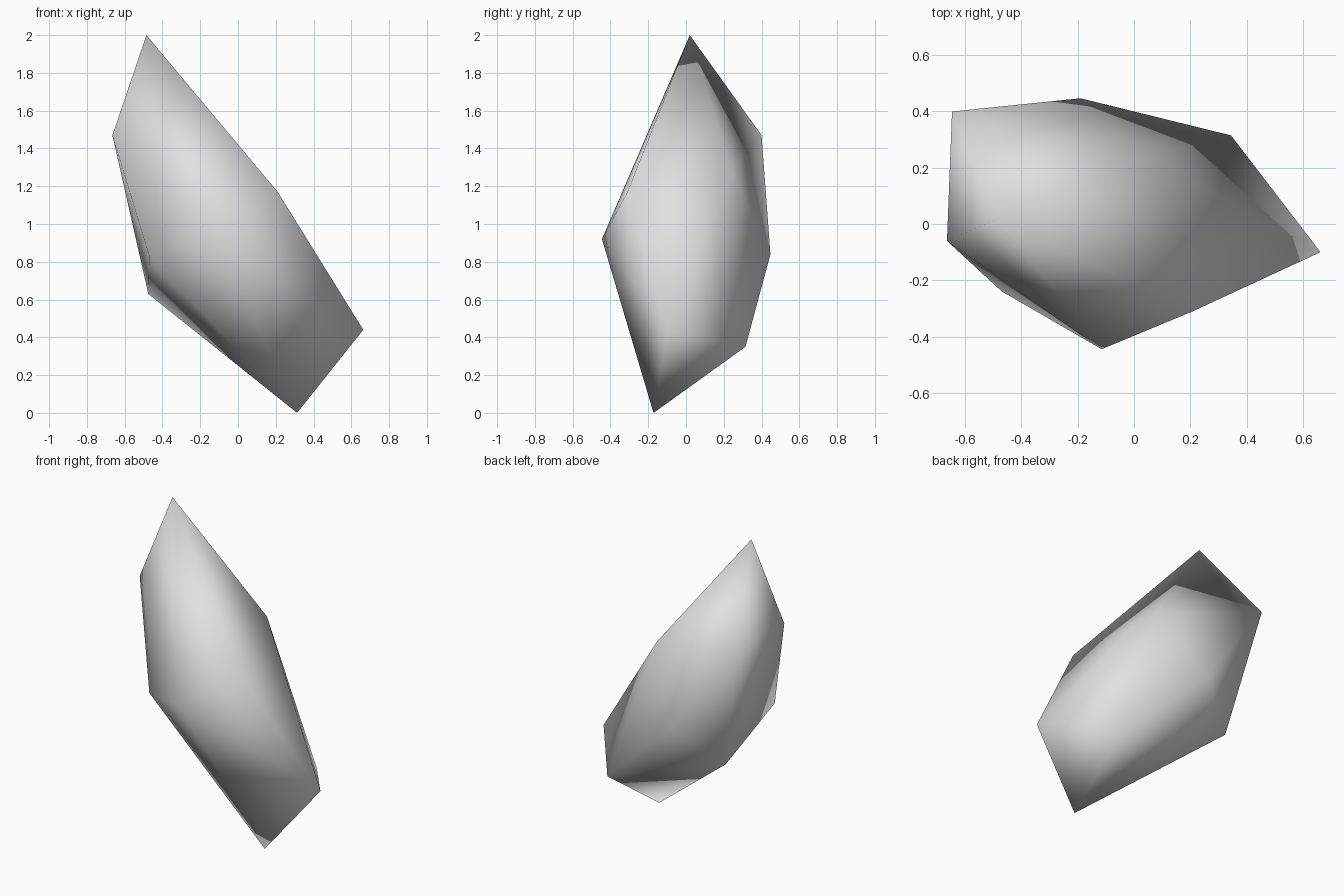
import bpy
import bmesh

if "Cube" in bpy.data.objects:
    bpy.data.objects.remove(bpy.data.objects["Cube"], do_unlink=True)

# Plain grey stone
stone = bpy.data.materials.new("stone_grey")
stone.use_nodes = True
colour = (0.75, 0.75, 0.75, 1.0)
stone.diffuse_color = colour
stone.node_tree.nodes["Principled BSDF"].inputs["Base Color"].default_value = colour

# Corners of the leaning, elongated rock
peak = (-0.485, 0.02, 2.0)
foot = (0.313, -0.172, 0.0)
upper_ring = [
    (-0.647, 0.40, 1.47),
    (-0.665, -0.06, 1.47),
    (-0.115, -0.445, 0.92),
    (0.21, -0.31, 1.17),
    (0.04, 0.24, 1.28),
]
lower_ring = [
    (-0.475, 0.27, 0.63),
    (-0.47, -0.24, 0.83),
    (0.663, -0.10, 0.44),
    (0.345, 0.315, 0.35),
    (-0.19, 0.447, 0.84),
]

# Wrap a low-poly skin around the corners
bm = bmesh.new()
for corner in [peak, *upper_ring, *lower_ring, foot]:
    bm.verts.new(corner)
bmesh.ops.convex_hull(bm, input=bm.verts[:])
bmesh.ops.recalc_face_normals(bm, faces=bm.faces[:])
for face in bm.faces:
    face.smooth = True

mesh = bpy.data.meshes.new("rock")
bm.to_mesh(mesh)
bm.free()
mesh.materials.append(stone)
rock = bpy.data.objects.new("rock", mesh)
bpy.context.collection.objects.link(rock)
